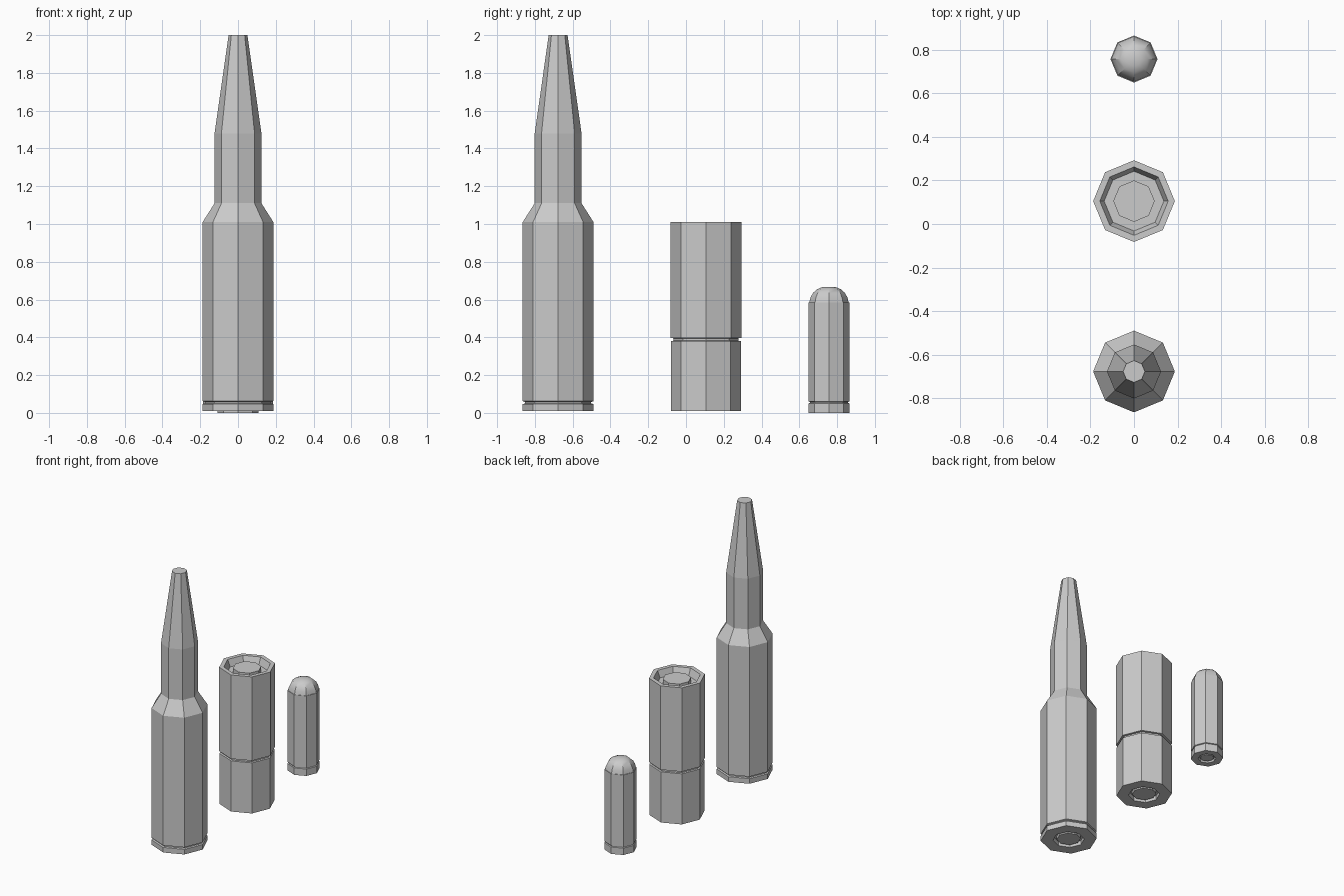
import bpy, bmesh
from math import cos, sin, pi, radians

if "Cube" in bpy.data.objects:
    bpy.data.objects.remove(bpy.data.objects["Cube"])

SIDES = 8


def lathe(name, y, profile, cap_start=True, cap_end=True):
    """Revolve (radius, z) points into an eight-sided part standing at y."""
    bm = bmesh.new()
    rings = []
    for r, z in profile:
        rings.append([bm.verts.new((r * cos(2 * pi * i / SIDES),
                                    r * sin(2 * pi * i / SIDES), z))
                      for i in range(SIDES)])
    for a, b in zip(rings, rings[1:]):
        for i in range(SIDES):
            j = (i + 1) % SIDES
            bm.faces.new((a[i], a[j], b[j], b[i]))
    if cap_start:
        bm.faces.new(rings[0][::-1])
    if cap_end:
        bm.faces.new(rings[-1])
    mesh = bpy.data.meshes.new(name)
    bm.to_mesh(mesh)
    bm.free()
    ob = bpy.data.objects.new(name, mesh)
    ob.location.y = y
    bpy.context.collection.objects.link(ob)
    return ob


def primer(name, y, r, z, depth):
    """Small disc sitting in the recess of a base."""
    lathe(name, y, [(r, z), (r, z + depth)])


# Long round: necked case with extractor groove, tapered bullet
Y = -0.677
lathe("long_case", Y, [
    (0.105, 0.04), (0.105, 0.01), (0.1875, 0.01), (0.1875, 0.047),
    (0.175, 0.05), (0.175, 0.058), (0.1875, 0.062), (0.1875, 1.01),
    (0.124, 1.11), (0.124, 1.48)], cap_end=False)
lathe("long_bullet", Y, [(0.124, 1.48), (0.05, 2.0)], cap_start=False)
primer("long_primer", Y, 0.08, 0.015, 0.025)

# Shell: metal base, hull with recessed mouth, and end disc
Y = 0.105
lathe("shell_base", Y, [
    (0.105, 0.04), (0.105, 0.01), (0.185, 0.01), (0.185, 0.38),
    (0.172, 0.382)])
lathe("shell_hull", Y, [
    (0.172, 0.382), (0.172, 0.395), (0.1875, 0.397), (0.1875, 1.01),
    (0.157, 1.01), (0.137, 0.96)], cap_start=False)
lathe("shell_end_disc", Y, [(0.095, 0.96), (0.095, 0.995)])
primer("shell_primer", Y, 0.08, 0.015, 0.025)

# Short round: straight case with extractor groove, domed bullet
Y = 0.757
lathe("short_case", Y, [
    (0.06, 0.02), (0.06, 0.0), (0.108, 0.0), (0.108, 0.05),
    (0.101, 0.053), (0.101, 0.058), (0.108, 0.061), (0.108, 0.585),
    (0.104, 0.585)], cap_end=False)
dome = lathe("short_bullet", Y, [
    (0.104, 0.585), (0.098, 0.61), (0.085, 0.635), (0.062, 0.655),
    (0.033, 0.667)], cap_start=False)
primer("short_primer", Y, 0.045, 0.004, 0.016)

# Soften the dome rings while keeping the side edges sharp
bpy.context.view_layer.objects.active = dome
dome.select_set(True)
bpy.ops.object.shade_smooth_by_angle(angle=radians(30))
